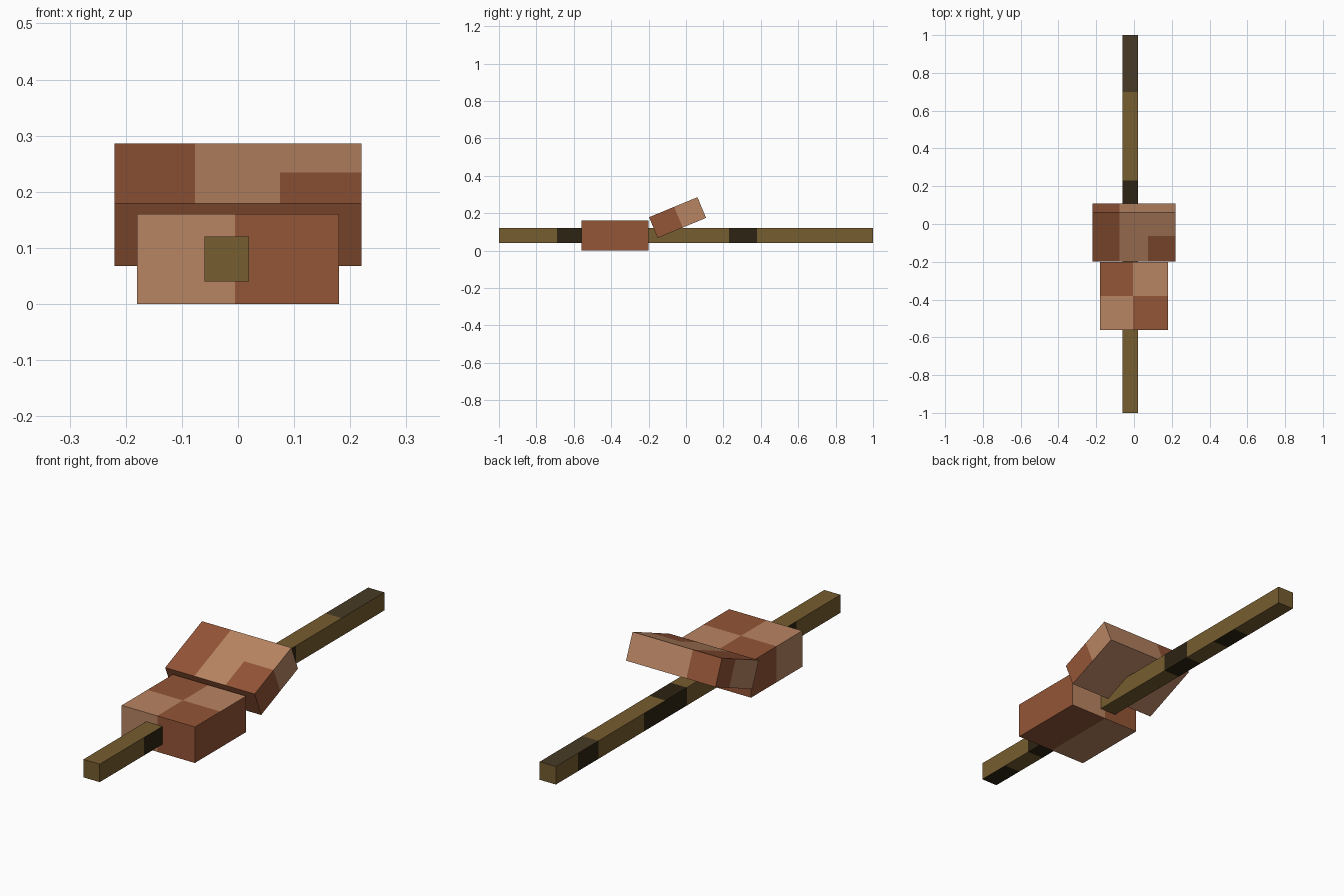
import bpy, bmesh, math
from mathutils import Vector

cube = bpy.data.objects.get("Cube")
if cube:
    bpy.data.objects.remove(cube, do_unlink=True)


def material(name, hex_code):
    """Flat material from an sRGB hex code, stored as linear values."""
    srgb = [int(hex_code[i:i + 2], 16) / 255 for i in (0, 2, 4)]
    col = [c / 12.92 if c <= 0.04045 else ((c + 0.055) / 1.055) ** 2.4 for c in srgb] + [1]
    m = bpy.data.materials.new(name)
    m.use_nodes = True
    m.diffuse_color = col
    m.node_tree.nodes["Principled BSDF"].inputs["Base Color"].default_value = col
    return m


BROWN, TAN = material("red brown", "945537"), material("light tan", "B98563")
OLIVE, DARK = material("olive wood", "765D2F"), material("dark bark", "2D2412")
GREY = material("grey bark", "483B26")


def side_of(n):
    """Name of the face direction, such as '+x' or '-z'."""
    axis = max(range(3), key=lambda i: abs(n[i]))
    return ("+" if n[axis] > 0 else "-") + "xyz"[axis]


def block(name, size, loc, mats, rule, cuts, tilt=0.0):
    """Box split at local (axis, value) cuts; rule(side, centre) picks each face's material."""
    bm = bmesh.new()
    bmesh.ops.create_cube(bm, size=1)
    bmesh.ops.scale(bm, vec=size, verts=bm.verts)
    for axis, value in cuts:
        co, no = Vector(), Vector()
        co[axis], no[axis] = value, 1
        bmesh.ops.bisect_plane(bm, geom=bm.verts[:] + bm.edges[:] + bm.faces[:],
                               plane_co=co, plane_no=no)
    bm.normal_update()
    for f in bm.faces:
        f.material_index = mats.index(rule(side_of(f.normal), f.calc_center_median()))
    me = bpy.data.meshes.new(name)
    bm.to_mesh(me)
    bm.free()
    for m in mats:
        me.materials.append(m)
    ob = bpy.data.objects.new(name, me)
    ob.location = loc
    ob.rotation_euler.x = tilt
    bpy.context.collection.objects.link(ob)
    return ob


# Long pole with dark bands, different on each side
BANDS = {
    "+x": [(-0.69, -0.56), (0.23, 0.38)],
    "-x": [(-0.69, -0.56), (0.08, 0.38), (0.70, 0.845)],
    "+z": [(0.08, 0.23)],
    "-z": [(-1.0, -0.845), (-0.69, -0.56), (0.23, 0.38), (0.56, 0.70)],
}


def pole_rule(side, c):
    if side == "+z" and c.y > 0.70:
        return GREY
    return DARK if any(a < c.y < b for a, b in BANDS.get(side, [])) else OLIVE


pole_cuts = sorted({v for bands in BANDS.values() for ab in bands for v in ab if abs(v) < 1})
block("pole", (0.08, 2, 0.08), (-0.02, 0, 0.08), [OLIVE, DARK, GREY], pole_rule,
      [(1, v) for v in pole_cuts])


# Front block, checkered in quarters
def front_rule(side, c):
    if side == "+x":
        return BROWN
    if side == "-z":
        return TAN if c.x < 0 else BROWN
    return TAN if (c.x < 0) == (c.y < 0) else BROWN


block("front_block", (0.36, 0.36, 0.16), (0, -0.38, 0.08), [BROWN, TAN], front_rule,
      [(0, -0.005), (1, 0.0)])


# Tilted block, patched in thirds across and halves along
def tilted_rule(side, c):
    if side == "-y":
        return BROWN
    if side == "-z":
        return TAN
    if side == "+x":
        return TAN if c.y > 0 else BROWN
    if side == "-x":
        return TAN if c.y < 0.02 else BROWN
    if c.x < -0.077:
        return BROWN
    return BROWN if side == "+z" and c.x > 0.075 and c.y < 0 else TAN


block("tilted_block", (0.44, 0.28, 0.12), (0, -0.045, 0.177), [BROWN, TAN], tilted_rule,
      [(0, -0.077), (0, 0.075), (1, 0.005), (1, 0.035)], tilt=math.radians(22.5))
